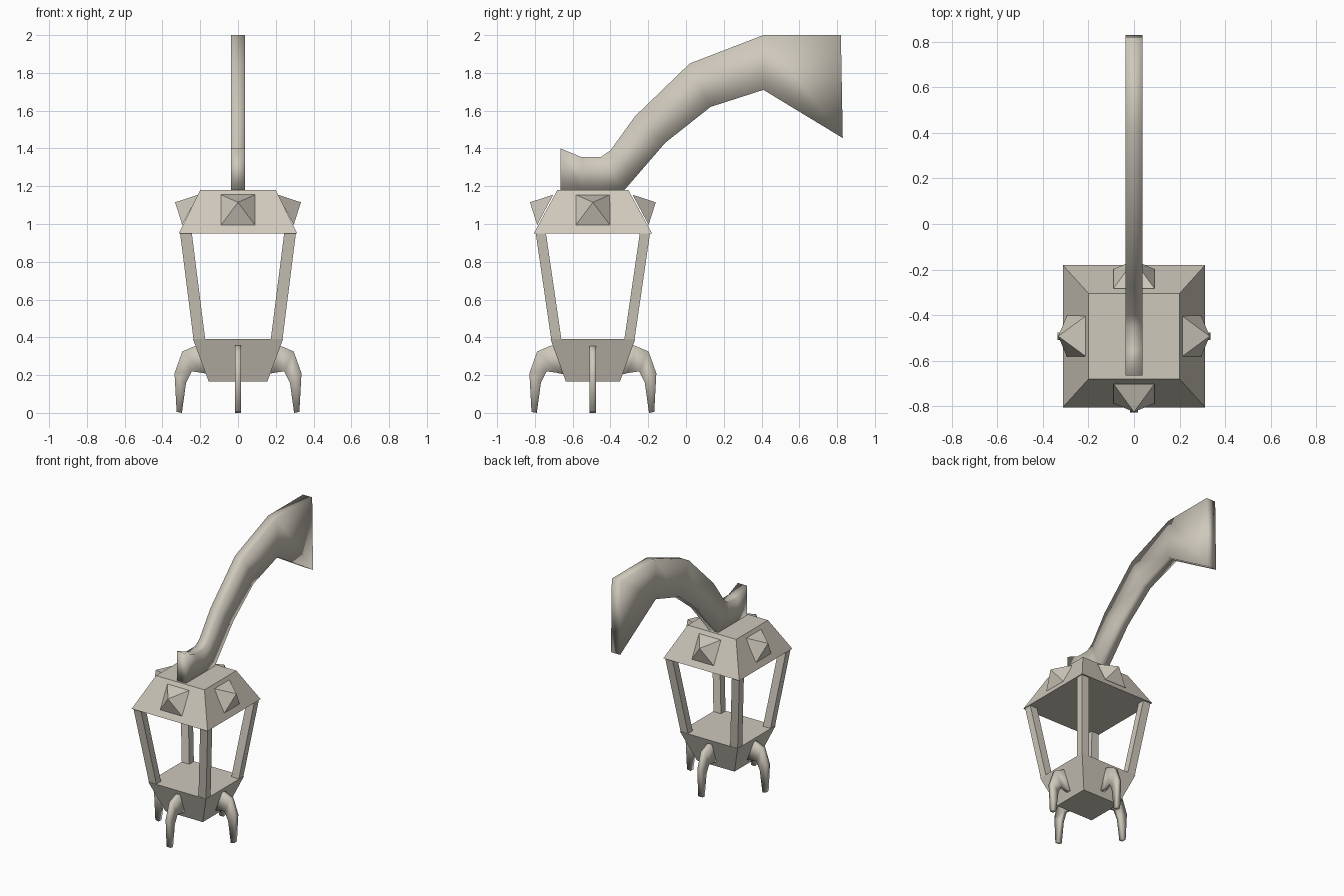
import bpy, bmesh
from math import pi
from mathutils import Matrix, Vector

if "Cube" in bpy.data.objects:
    bpy.data.objects.remove(bpy.data.objects["Cube"])

stone = bpy.data.materials.new("warm beige")
stone.use_nodes = True
COLOR = (0.62, 0.58, 0.50, 1)
stone.diffuse_color = COLOR
stone.node_tree.nodes["Principled BSDF"].inputs["Base Color"].default_value = COLOR

CY = -0.493  # lantern axis


def finish(name, bm, smooth=False):
    bmesh.ops.recalc_face_normals(bm, faces=bm.faces)
    mesh = bpy.data.meshes.new(name)
    bm.to_mesh(mesh)
    bm.free()
    mesh.materials.append(stone)
    for poly in mesh.polygons:
        poly.use_smooth = smooth
    obj = bpy.data.objects.new(name, mesh)
    bpy.context.collection.objects.link(obj)
    return obj


def loft(name, rings, smooth=False):
    """Skin a list of equal-length rings and cap both ends."""
    bm = bmesh.new()
    loops = [[bm.verts.new(p) for p in ring] for ring in rings]
    n = len(loops[0])
    for a, b in zip(loops, loops[1:]):
        for i in range(n):
            j = (i + 1) % n
            bm.faces.new((a[i], a[j], b[j], b[i]))
    bm.faces.new(loops[0])
    bm.faces.new(loops[-1])
    return finish(name, bm, smooth)


def square(cx, cy, z, hx, hy):
    return [(cx + sx * hx, cy + sy * hy, z)
            for sx, sy in ((-1, -1), (1, -1), (1, 1), (-1, 1))]


def strip(upper, lower, half):
    """Rings of a flat bar whose outline lies in the y-z plane."""
    return [[(-half, *u), (half, *u), (half, *d), (-half, *d)]
            for u, d in zip(upper, lower)]


# Lantern roof and base
loft("lantern_roof", [square(0, CY, 0.95, 0.313, 0.313),
                      square(0, CY, 1.18, 0.2, 0.188)])
loft("lantern_base", [square(0, CY, 0.165, 0.155, 0.143),
                      square(0, CY, 0.39, 0.238, 0.224)])

# Four slanted corner posts
for sx, side in ((-1, "right"), (1, "left")):
    for sy, end in ((-1, "front"), (1, "back")):
        loft(f"{end}_{side}_post",
             [square(sx * 0.204, CY + sy * 0.193, 0.385, 0.031, 0.027),
              square(sx * 0.276, CY + sy * 0.276, 0.955, 0.031, 0.027)])

# Leg outline: distance from the axis, height
LEG_TOP = [(0.19, 0.36), (0.225, 0.355), (0.295, 0.325), (0.336, 0.21), (0.325, 0.005)]
LEG_LOW = [(0.14, 0.2), (0.19, 0.212), (0.245, 0.22), (0.275, 0.16), (0.297, 0)]
leg_rings = strip(LEG_TOP, LEG_LOW, 0.017)

# One stud and one leg on each of the four sides
for k, side in enumerate(("back", "right", "front", "left")):
    turn = Matrix.Translation((0, CY, 0)) @ Matrix.Rotation(k * pi / 2, 4, "Z")
    loft(f"{side}_leg", [[turn @ Vector(p) for p in ring] for ring in leg_rings], True)

    # Pyramid stud sitting on the roof slope
    bm = bmesh.new()
    corners = [bm.verts.new(turn @ Vector(p)) for p in
               ((-0.09, 0.295, 0.995), (0.09, 0.295, 0.995),
                (0.09, 0.21, 1.155), (-0.09, 0.21, 1.155))]
    tip = bm.verts.new(turn @ Vector((0, 0.333, 1.115)))
    for i in range(4):
        bm.faces.new((corners[i], corners[(i + 1) % 4], tip))
    bm.faces.new(corners)
    finish(f"{side}_stud", bm)

# Curved wall bracket with a flared back end
ARM_TOP = [(-0.665, 1.4), (-0.555, 1.355), (-0.45, 1.355), (-0.4, 1.39),
           (-0.27, 1.57), (0.02, 1.85), (0.41, 2), (0.82, 2)]
ARM_LOW = [(-0.665, 1.175), (-0.555, 1.175), (-0.45, 1.175), (-0.33, 1.175),
           (-0.11, 1.43), (0.13, 1.62), (0.41, 1.71), (0.83, 1.455)]
loft("wall_bracket", strip(ARM_TOP, ARM_LOW, 0.038), True)
